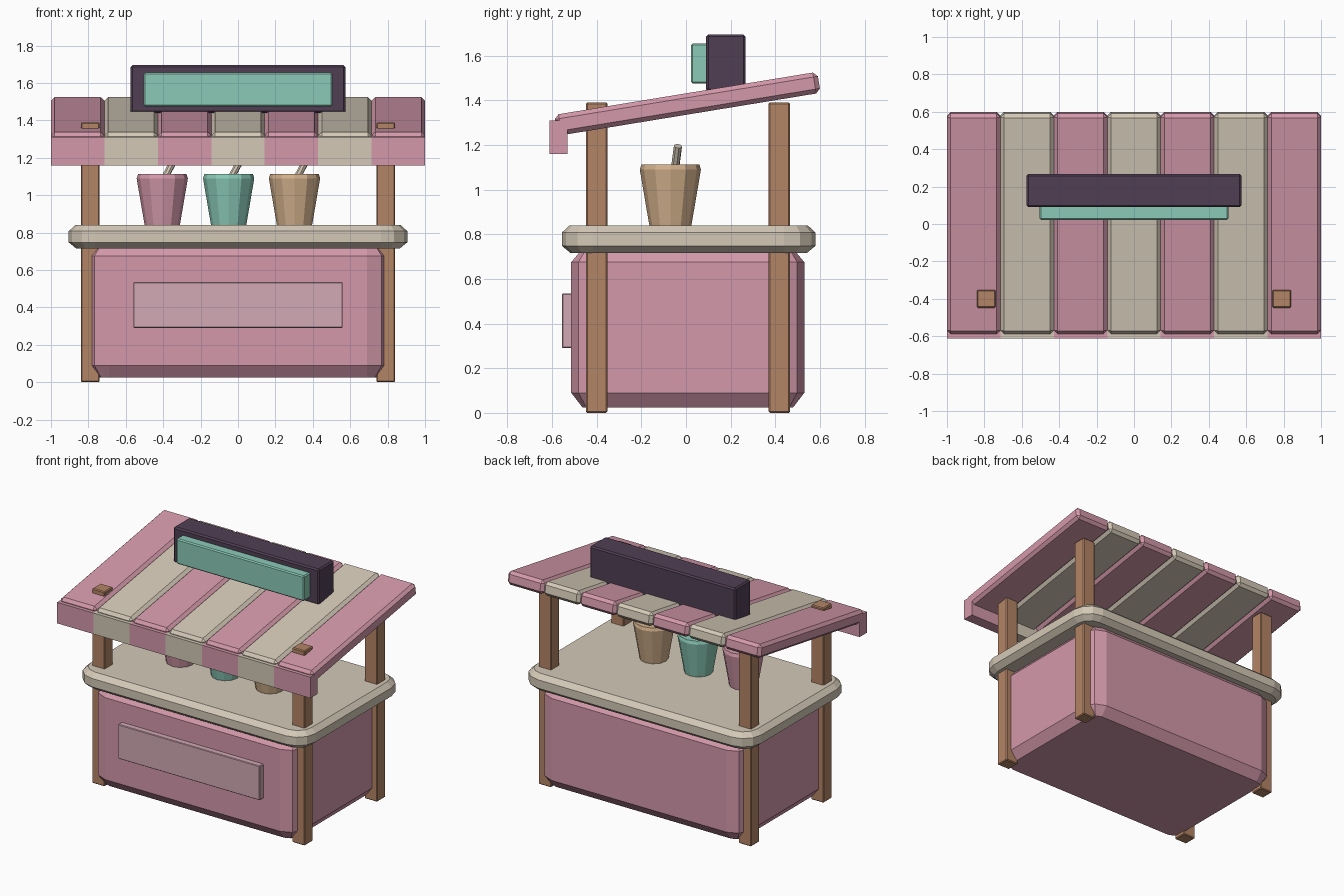
import bpy, bmesh, math
from mathutils import Vector

if "Cube" in bpy.data.objects:
    bpy.data.objects.remove(bpy.data.objects["Cube"])


def srgb(r, g, b):
    f = lambda c: c / 12.92 if c <= 0.04045 else ((c + 0.055) / 1.055) ** 2.4
    return (f(r / 255), f(g / 255), f(b / 255), 1)


def material(name, *rgb):
    m = bpy.data.materials.new(name)
    m.diffuse_color = srgb(*rgb)
    m.use_nodes = True
    m.node_tree.nodes["Principled BSDF"].inputs["Base Color"].default_value = m.diffuse_color
    return m


PINK = material("pink", 212, 153, 171)
CREAM = material("cream", 212, 201, 183)
WOOD = material("wood", 180, 133, 101)
PALE = material("pale_pink", 210, 170, 182)
DARK = material("dark_plum", 80, 62, 84)
TEAL = material("teal", 139, 202, 183)
TAN = material("tan", 211, 177, 140)


def finish(bm, name, mat):
    bmesh.ops.recalc_face_normals(bm, faces=bm.faces)
    me = bpy.data.meshes.new(name)
    bm.to_mesh(me)
    bm.free()
    me.materials.append(mat)
    ob = bpy.data.objects.new(name, me)
    bpy.context.collection.objects.link(ob)
    return ob


def box(name, lo, hi, mat, bevel=0.0):
    """Box between two corners with chamfered edges."""
    lo, hi = Vector(lo), Vector(hi)
    bm = bmesh.new()
    bmesh.ops.create_cube(bm, size=1)
    for v in bm.verts:
        v.co = (lo + hi) / 2 + v.co * (hi - lo)
    if bevel:
        bmesh.ops.bevel(bm, geom=bm.edges[:], offset=bevel, segments=1, affect='EDGES')
    return finish(bm, name, mat)


def skin(bm, rings):
    """Join rings of points into a closed solid."""
    rings = [[bm.verts.new(p) for p in r] for r in rings]
    n = len(rings[0])
    for a, b in zip(rings, rings[1:]):
        for i in range(n):
            j = (i + 1) % n
            bm.faces.new((a[i], a[j], b[j], b[i]))
    bm.faces.new(rings[0][::-1])
    bm.faces.new(rings[-1])


def rounded_slab(name, hx, hy, cy, radius, segs, layers, mat):
    """Rounded rectangle stacked in layers of (z, inset)."""
    def ring(z, inset):
        r = radius - inset
        pts = []
        for k, (sx, sy) in enumerate(((1, 1), (-1, 1), (-1, -1), (1, -1))):
            for i in range(segs + 1):
                a = math.pi / 2 * (k + i / segs)
                pts.append((sx * (hx - radius) + r * math.cos(a),
                            cy + sy * (hy - radius) + r * math.sin(a), z))
        return pts
    bm = bmesh.new()
    skin(bm, [ring(z, i) for z, i in layers])
    return finish(bm, name, mat)


# Stall body, front panel and counter
rounded_slab("stall_body", 0.80, 0.522, 0.008, 0.11, 2,
             [(0.025, 0.05), (0.09, 0), (0.675, 0), (0.735, 0.05)], PINK)
box("front_panel", (-0.56, -0.555, 0.29), (0.56, -0.48, 0.535), PALE, 0.004)
rounded_slab("counter_top", 0.905, 0.568, 0.012, 0.14, 3,
             [(0.715, 0.04), (0.748, 0), (0.808, 0), (0.84, 0.035)], CREAM)

# Posts
for sx, side in ((-1, "left"), (1, "right")):
    for y, end in ((-0.40, "front"), (0.418, "back")):
        x = sx * 0.79
        box(f"{end}_{side}_post", (x - 0.05, y - 0.048, 0), (x + 0.05, y + 0.048, 1.39), WOOD, 0.006)

# Striped awning: sloped boards with a hanging valance
width = 2 / 7
for i in range(7):
    mat = CREAM if i % 2 else PINK
    x0 = -1 + i * width
    board = box(f"awning_board_{i + 1}", (x0, -0.597, -0.0475), (x0 + width, 0.597, 0.0475), mat, 0.02)
    board.location = (0, 0.006, 1.384)
    board.rotation_euler.x = math.radians(9.3)
    box(f"valance_{i + 1}", (x0, -0.612, 1.16), (x0 + width, -0.53, 1.31), mat)

# Sign board on the awning
box("sign_board", (-0.575, 0.09, 1.44), (0.575, 0.267, 1.695), DARK, 0.01)
box("sign_face", (-0.505, 0.022, 1.475), (0.505, 0.10, 1.655), TEAL, 0.008)

# Cups with leaning straws
for name, x, mat in (("pink", -0.405, PINK), ("teal", -0.05, TEAL), ("tan", 0.302, TAN)):
    bm = bmesh.new()
    skin(bm, [[(x + r * math.cos(math.tau * k / 12), -0.07 + r * math.sin(math.tau * k / 12), z)
               for k in range(12)]
              for z, r in ((0.83, 0.092), (0.85, 0.096), (1.09, 0.137), (1.112, 0.13))])
    finish(bm, f"{name}_cup", mat)

    bm = bmesh.new()
    a, b = Vector((x - 0.01, -0.055, 1.05)), Vector((x + 0.068, -0.036, 1.195))
    q = (b - a).to_track_quat('Z', 'Y')
    skin(bm, [[p + q @ Vector((0.019 * math.cos(math.tau * k / 8), 0.019 * math.sin(math.tau * k / 8), 0))
               for k in range(8)] for p in (a, b)])
    finish(bm, f"{name}_cup_straw", CREAM)
